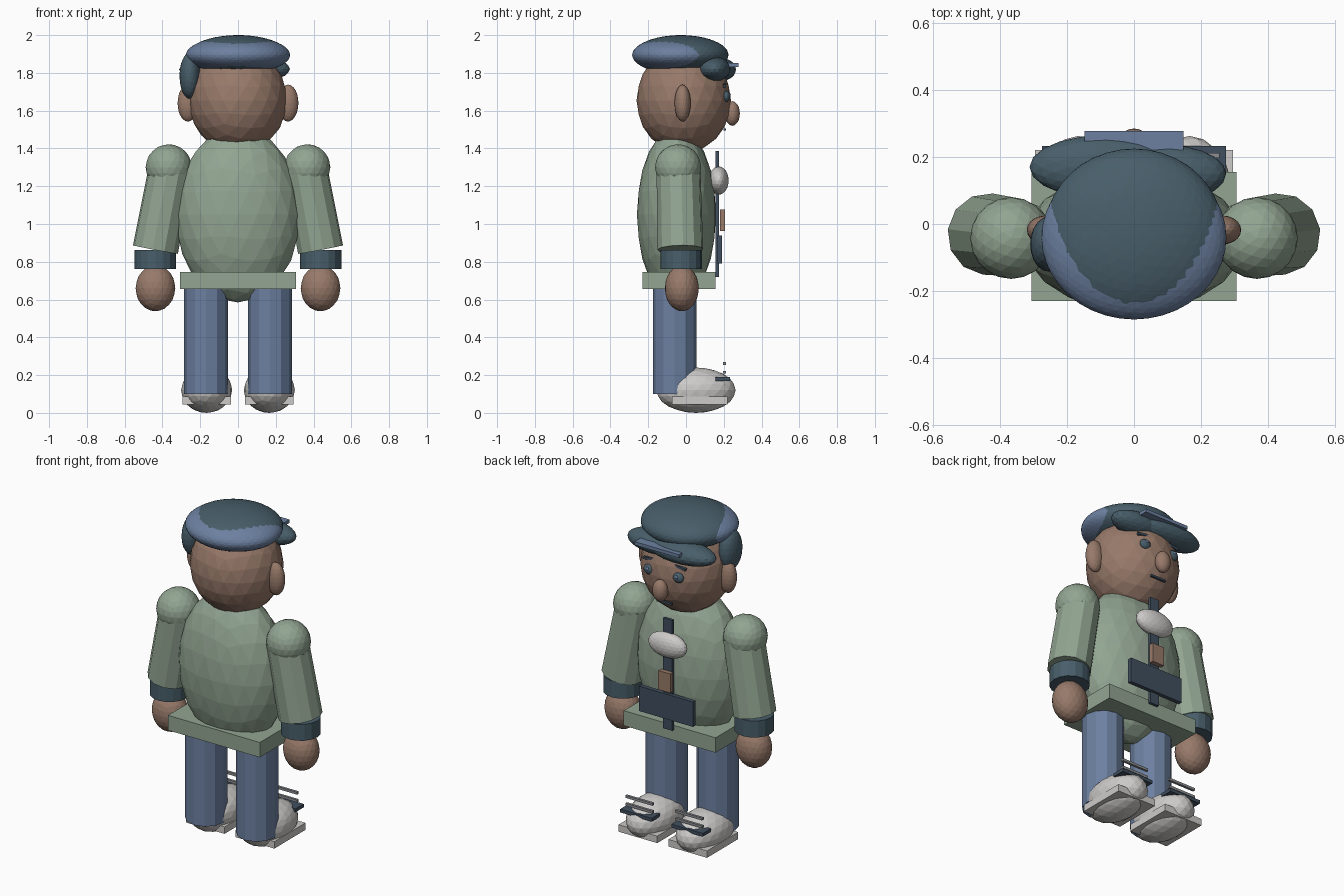
import bpy
from math import radians
from mathutils import Vector

cube = bpy.data.objects.get("Cube")
if cube:
    bpy.data.objects.remove(cube, do_unlink=True)


def material(name, r, g, b):
    """Make a flat material from 0-255 display values, stored as linear."""
    lin = [((c / 255 + 0.055) / 1.055) ** 2.4 for c in (r, g, b)] + [1.0]
    m = bpy.data.materials.new(name)
    m.use_nodes = True
    m.diffuse_color = lin
    m.node_tree.nodes["Principled BSDF"].inputs["Base Color"].default_value = lin
    return m


GREEN = material("sage_green", 146, 165, 146)
SKIN = material("warm_skin", 152, 122, 106)
DENIM = material("denim_blue", 108, 128, 160)
TEAL = material("dark_teal", 72, 94, 106)
NAVY = material("dark_slate", 64, 79, 94)
WHITE = material("off_white", 205, 203, 201)
GREY = material("lace_grey", 140, 142, 146)


def finish(name, mat):
    ob = bpy.context.object
    ob.name = name
    ob.data.materials.append(mat)
    return ob


def ball(name, mat, loc, radii, detail=3):
    bpy.ops.mesh.primitive_ico_sphere_add(subdivisions=detail, radius=1, location=loc)
    ob = finish(name, mat)
    ob.scale = radii
    return ob


def box(name, mat, loc, size, roll=0):
    bpy.ops.mesh.primitive_cube_add(size=1, location=loc)
    ob = finish(name, mat)
    ob.scale = size
    ob.rotation_euler.y = radians(roll)
    return ob


def tube(name, mat, low, high, r_low, r_high, sides=12):
    low, high = Vector(low), Vector(high)
    axis = high - low
    bpy.ops.mesh.primitive_cone_add(vertices=sides, radius1=r_low, radius2=r_high,
                                    depth=axis.length, location=(low + high) / 2)
    ob = finish(name, mat)
    ob.rotation_euler = axis.to_track_quat("Z", "Y").to_euler()
    return ob


# Torso and jacket hem
ball("torso", GREEN, (0, -0.05, 1.05), (0.33, 0.21, 0.465))
box("jacket_hem", GREEN, (0, -0.037, 0.70), (0.612, 0.385, 0.09))

# Jacket front
box("zip_strip", NAVY, (0, 0.166, 1.053), (0.06, 0.017, 0.665))
box("front_pocket", NAVY, (0, 0.178, 0.865), (0.36, 0.025, 0.15))
box("front_patch", SKIN, (0, 0.193, 1.02), (0.08, 0.028, 0.115))
ball("neck_bow", WHITE, (0, 0.173, 1.23), (0.125, 0.053, 0.075))

# Head and face
ball("head", SKIN, (0, -0.012, 1.655), (0.26, 0.25, 0.28))
ball("nose", SKIN, (0, 0.245, 1.585), (0.045, 0.04, 0.065))
box("mouth", NAVY, (0, 0.205, 1.50), (0.10, 0.012, 0.012))

# Cap: crown, band, visor and the puffs around it
ball("cap_crown", TEAL, (0, -0.028, 1.895), (0.268, 0.253, 0.105), 4)
ball("cap_band", DENIM, (0, -0.04, 1.895), (0.276, 0.245, 0.0995), 4)
box("cap_visor", DENIM, (0, 0.218, 1.842), (0.297, 0.12, 0.02))
ball("cap_puff_wide", TEAL, (-0.09, 0.17, 1.818), (0.222, 0.095, 0.065))
ball("cap_puff_small", TEAL, (0.10, 0.15, 1.82), (0.175, 0.085, 0.066))
ball("side_hair_puff", TEAL, (-0.255, -0.06, 1.785), (0.055, 0.082, 0.122))

# Paired parts
for side, s in (("left", 1), ("right", -1)):
    ball(side + "_ear", SKIN, (s * 0.265, -0.018, 1.64), (0.055, 0.043, 0.098))
    ball(side + "_eye", TEAL, (s * 0.097, 0.212, 1.675), (0.034, 0.022, 0.03))
    ball(side + "_eye_glint", DENIM, (s * 0.097, 0.229, 1.684), (0.012, 0.008, 0.01), 2)
    box(side + "_brow", NAVY, (s * 0.097, 0.203, 1.737), (0.09, 0.015, 0.014), s * 8)

    # Arm
    ball(side + "_shoulder", GREEN, (s * 0.367, -0.042, 1.30), (0.122, 0.122, 0.122))
    tube(side + "_sleeve", GREEN, (s * 0.437, -0.03, 0.865), (s * 0.355, -0.04, 1.30),
         0.122, 0.117)
    tube(side + "_cuff", TEAL, (s * 0.437, -0.026, 0.763), (s * 0.437, -0.026, 0.862),
         0.11, 0.11, 16)
    ball(side + "_hand", SKIN, (s * 0.437, -0.022, 0.66), (0.105, 0.09, 0.122))

    # Leg and shoe
    tube(side + "_leg", DENIM, (s * 0.17, -0.06, 0.10), (s * 0.17, -0.06, 0.72),
         0.116, 0.116)
    ball(side + "_shoe", WHITE, (s * 0.166, 0.053, 0.12), (0.135, 0.21, 0.12))
    box(side + "_sole", WHITE, (s * 0.166, 0.073, 0.065), (0.258, 0.296, 0.042))
    box(side + "_shoe_strap", NAVY, (s * 0.17, 0.194, 0.18), (0.21, 0.078, 0.02))
    for i, z in enumerate((0.215, 0.262)):
        box(f"{side}_lace_{i + 1}", GREY, (s * 0.166, 0.204, z), (0.18, 0.015, 0.015))
